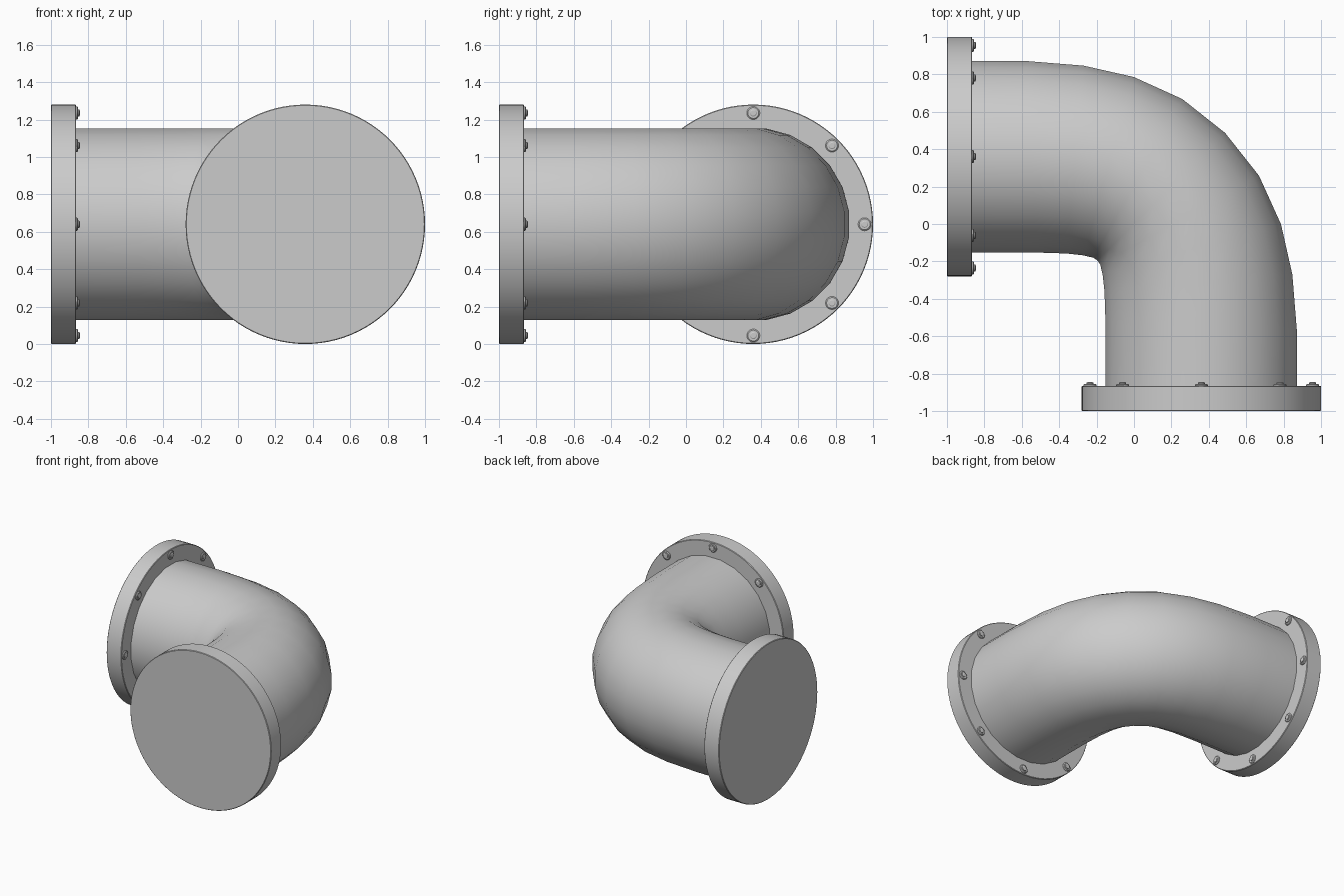
import bpy, bmesh, math
from mathutils import Vector, Matrix

if "Cube" in bpy.data.objects:
    bpy.data.objects.remove(bpy.data.objects["Cube"])

R = 0.64          # flange radius and axis height
C = 0.36          # offset of both pipe axes


def finish(bm, name, angle=30):
    bmesh.ops.recalc_face_normals(bm, faces=bm.faces)
    me = bpy.data.meshes.new(name)
    bm.to_mesh(me)
    bm.free()
    ob = bpy.data.objects.new(name, me)
    bpy.context.collection.objects.link(ob)
    bpy.ops.object.select_all(action='DESELECT')
    ob.select_set(True)
    bpy.context.view_layer.objects.active = ob
    bpy.ops.object.shade_smooth_by_angle(angle=math.radians(angle))
    return ob


def lathe(name, profile, segs, matrix):
    """Closed solid of revolution about local z; profile is (radius, height)."""
    bm = bmesh.new()
    rings = [[bm.verts.new((r * math.cos(2 * math.pi * i / segs),
                            r * math.sin(2 * math.pi * i / segs), h))
              for i in range(segs)] for r, h in profile]
    for a, b in zip(rings, rings[1:]):
        for i in range(segs):
            j = (i + 1) % segs
            bm.faces.new((a[i], a[j], b[j], b[i]))
    bm.faces.new(rings[0][::-1])
    bm.faces.new(rings[-1])
    bm.transform(matrix)
    return finish(bm, name)


# Bent pipe: (outer point, inner point) of each ring for half of the elbow
half = [((-0.90, 0.877), (-0.90, -0.157)),
        ((-0.58, 0.876), (-0.52, -0.157)),
        ((-0.27, 0.851), (-0.36, -0.162)),
        ((0.00, 0.790), (-0.27, -0.172)),
        ((0.26, 0.672), (-0.22, -0.184)),
        ((0.49, 0.490), (-0.198, -0.198))]
rings = half + [((o[1], o[0]), (i[1], i[0])) for o, i in reversed(half[:-1])]
SEG = 24
bm = bmesh.new()
loops = []
for o, i in rings:
    o, i = Vector((*o, R)), Vector((*i, R))
    mid, arm = (o + i) / 2, (o - i) / 2
    loops.append([bm.verts.new(mid + arm * math.cos(t) + Vector((0, 0, 0.517 * math.sin(t))))
                  for t in (2 * math.pi * (k + 0.5) / SEG for k in range(SEG))])
for a, b in zip(loops, loops[1:]):
    for k in range(SEG):
        j = (k + 1) % SEG
        bm.faces.new((a[k], a[j], b[j], b[k]))
finish(bm, "elbow_pipe", 60)

# Flanges with eight bolts each; local z points from the end cap along the pipe
ends = {"left": Matrix.Translation((-1, C, R)) @ Matrix.Rotation(math.pi / 2, 4, 'Y'),
        "front": Matrix.Translation((C, -1, R)) @ Matrix.Rotation(-math.pi / 2, 4, 'X')}
flange = [(R - 0.004, 0), (R, 0.004), (R, 0.131), (R - 0.004, 0.135)]
bolt = [(0.035, 0.125), (0.035, 0.140), (0.029, 0.145), (0.019, 0.145),
        (0.019, 0.151), (0.014, 0.154)]
for side, m in ends.items():
    lathe(side + "_flange", flange, 96, m)
    for k in range(8):
        a = k * math.pi / 4
        pos = Matrix.Translation((0.595 * math.cos(a), 0.595 * math.sin(a), 0))
        lathe(f"{side}_bolt_{k + 1}", bolt, 20, m @ pos)
